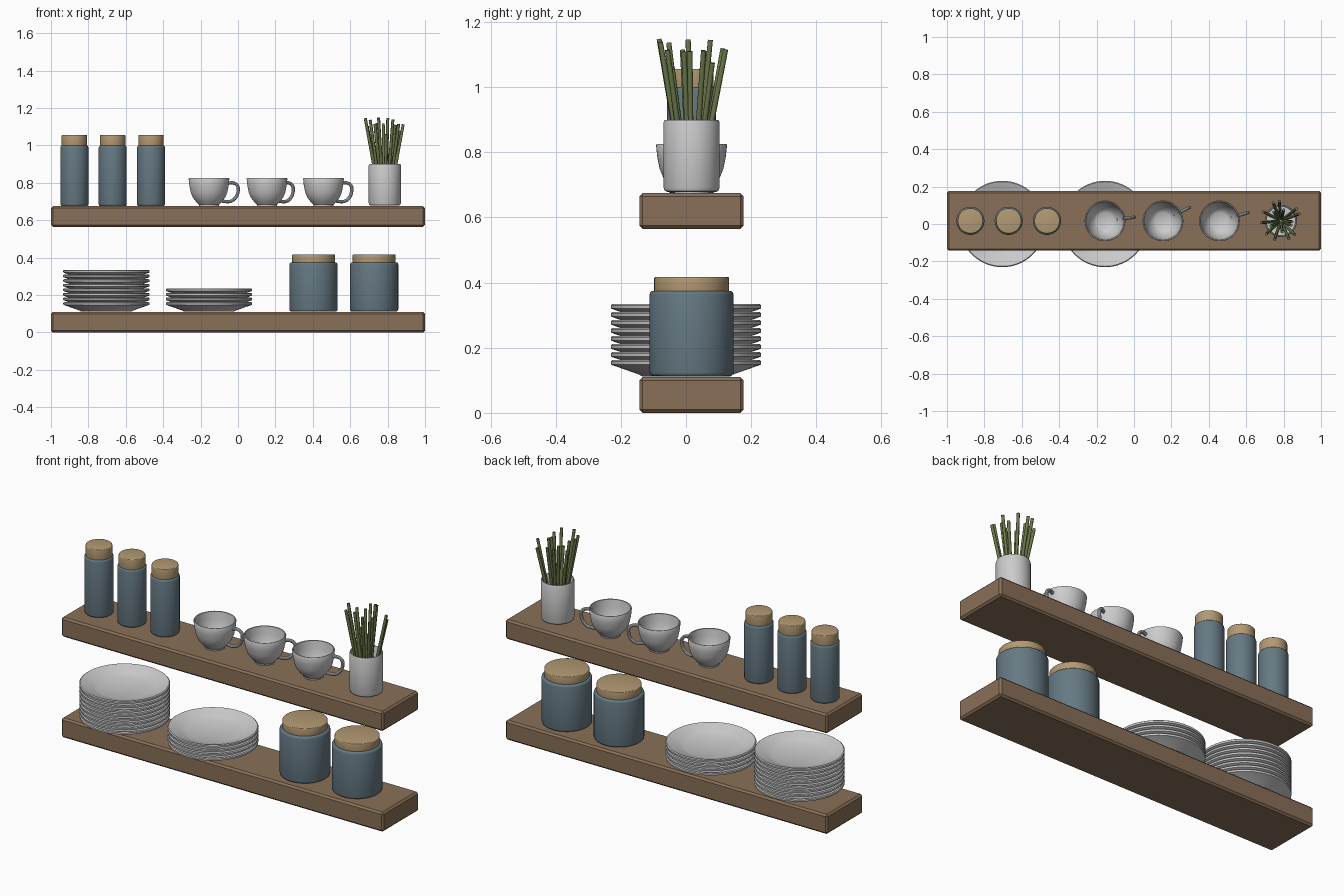
import bpy, bmesh, random
from math import radians, tau, cos, sin
from mathutils import Vector, Matrix

if "Cube" in bpy.data.objects:
    bpy.data.objects.remove(bpy.data.objects["Cube"])

random.seed(4)
YC = 0.017           # shelf centre line
LOW, HIGH = 0.112, 0.675   # shelf top heights


def material(name, rgb):
    m = bpy.data.materials.new(name)
    m.diffuse_color = (*rgb, 1)
    m.use_nodes = True
    m.node_tree.nodes["Principled BSDF"].inputs["Base Color"].default_value = m.diffuse_color
    return m


WOOD = material("wood", (0.25, 0.16, 0.095))
SLATE = material("slate_blue", (0.13, 0.19, 0.225))
CORK = material("cork", (0.45, 0.32, 0.17))
GREEN = material("green", (0.14, 0.18, 0.065))


def add_object(name, bm, loc=(0, 0, 0), mat=None, rot=0, angle=35):
    bmesh.ops.recalc_face_normals(bm, faces=bm.faces)
    me = bpy.data.meshes.new(name)
    bm.to_mesh(me)
    bm.free()
    me.shade_smooth()
    me.set_sharp_from_angle(angle=radians(angle))
    if mat:
        me.materials.append(mat)
    ob = bpy.data.objects.new(name, me)
    ob.location = loc
    ob.rotation_euler.z = rot
    bpy.context.collection.objects.link(ob)
    return ob


def lathe(name, profile, loc, mat=None, steps=48):
    """Revolve an (r, z) profile around the z axis."""
    bm = bmesh.new()
    vs = [bm.verts.new((r, 0, z)) for r, z in profile]
    es = [bm.edges.new(p) for p in zip(vs, vs[1:])]
    bmesh.ops.spin(bm, geom=vs + es, cent=(0, 0, 0), axis=(0, 0, 1),
                   angle=tau, steps=steps)
    bmesh.ops.remove_doubles(bm, verts=bm.verts, dist=1e-5)
    return add_object(name, bm, loc, mat)


def rounded(r, h, b):
    """Closed cylinder profile with rounded rims."""
    arc = [radians(a) for a in (0, 30, 60, 90)]
    low = [(r - b + b * sin(a), b - b * cos(a)) for a in arc]
    top = [(r - b + b * cos(a), h - b + b * sin(a)) for a in arc]
    return [(0, 0)] + low + top + [(0, h)]


# Shelves
for name, top in (("lower_shelf", LOW), ("upper_shelf", HIGH)):
    bm = bmesh.new()
    bmesh.ops.create_cube(bm, size=1, matrix=Matrix.Diagonal((2, 0.32, 0.11, 1)))
    bmesh.ops.bevel(bm, geom=bm.edges[:], offset=0.01, segments=1, affect='EDGES')
    add_object(name, bm, (0, YC, top - 0.055 - (0.002 if top == LOW else 0)), WOOD, angle=20)


# Lidded jars
def jar(name, x, z, r, h, lid_r, lid_h):
    lathe(name, rounded(r, h, 0.012), (x, YC, z), SLATE)
    lathe(name + "_lid", rounded(lid_r, lid_h + 0.01, 0.004), (x, YC, z + h - 0.01), CORK)


for i, x in enumerate((-0.875, -0.67, -0.465)):
    jar(f"tall_jar_{i + 1}", x, HIGH, 0.075, 0.325, 0.068, 0.056)
for i, x in enumerate((0.404, 0.728)):
    jar(f"wide_jar_{i + 1}", x, LOW, 0.129, 0.263, 0.115, 0.042)

# Plate stacks
PLATE = [(0, 0), (0.135, 0), (0.145, 0.006), (0.23, 0.036), (0.231, 0.046),
         (0.226, 0.05), (0.16, 0.026), (0.14, 0.018), (0, 0.014)]
for s, (x, count) in enumerate(((-0.704, 8), (-0.155, 4))):
    for i in range(count):
        lathe(f"plate_{s + 1}_{i + 1}", PLATE, (x, 0, LOW + i * 0.0246), steps=64)

# Cups with looped handles
CUP = [(0, 0.003), (0.044, 0.003), (0.046, 0), (0.052, 0), (0.053, 0.008), (0.07, 0.025),
       (0.087, 0.048), (0.098, 0.075), (0.105, 0.11), (0.109, 0.147), (0.107, 0.151),
       (0.102, 0.15), (0.097, 0.11), (0.09, 0.077), (0.078, 0.05), (0.06, 0.025),
       (0.045, 0.015), (0, 0.012)]
HANDLE = [(0.098, 0.122), (0.13, 0.125), (0.154, 0.108), (0.156, 0.075),
          (0.142, 0.045), (0.115, 0.026), (0.065, 0.028)]
for i, (x, turn) in enumerate(((-0.155, 7), (0.155, 27), (0.457, 16))):
    lathe(f"cup_{i + 1}", CUP, (x, YC, HIGH))
    cu = bpy.data.curves.new("handle_path", 'CURVE')
    cu.dimensions = '3D'
    cu.bevel_depth = 0.009
    cu.bevel_resolution = 3
    cu.resolution_u = 6
    cu.use_fill_caps = True
    sp = cu.splines.new('BEZIER')
    sp.bezier_points.add(len(HANDLE) - 1)
    for p, (px, pz) in zip(sp.bezier_points, HANDLE):
        p.co = (px, 0, pz)
        p.handle_left_type = p.handle_right_type = 'AUTO'
    tmp = bpy.data.objects.new("handle_path", cu)
    bpy.context.collection.objects.link(tmp)
    bpy.context.view_layer.update()
    me = bpy.data.meshes.new_from_object(tmp.evaluated_get(bpy.context.evaluated_depsgraph_get()))
    bm = bmesh.new()
    bm.from_mesh(me)
    bpy.data.objects.remove(tmp)
    add_object(f"cup_handle_{i + 1}", bm, (x, YC, HIGH), rot=radians(turn))

# Vase
VX = 0.785
VASE = [(0, 0), (0.074, 0), (0.082, 0.004), (0.086, 0.014), (0.086, 0.214), (0.083, 0.222),
        (0.079, 0.222), (0.076, 0.214), (0.076, 0.02), (0, 0.015)]
lathe("vase", VASE, (VX, YC, HIGH + 0.003))

# Stems fanning out of the vase
N = 16
for i in range(N):
    a = tau * i / N + random.uniform(-0.15, 0.15)
    r = 0.105 if i % 3 else 0.06
    foot = Vector((cos(a) * r * 0.22, sin(a) * r * 0.22, 0.02))
    tip = Vector((cos(a) * r, sin(a) * r, random.uniform(0.43, 0.48) - (0.05 if i % 5 == 2 else 0)))
    d = tip - foot
    bm = bmesh.new()
    bmesh.ops.create_cone(bm, cap_ends=True, segments=10, radius1=0.009, radius2=0.008, depth=d.length,
                          matrix=Matrix.Translation((foot + tip) / 2) @ d.to_track_quat('Z', 'Y').to_matrix().to_4x4())
    add_object(f"stem_{i + 1}", bm, (VX, YC, HIGH), GREEN, angle=50)
